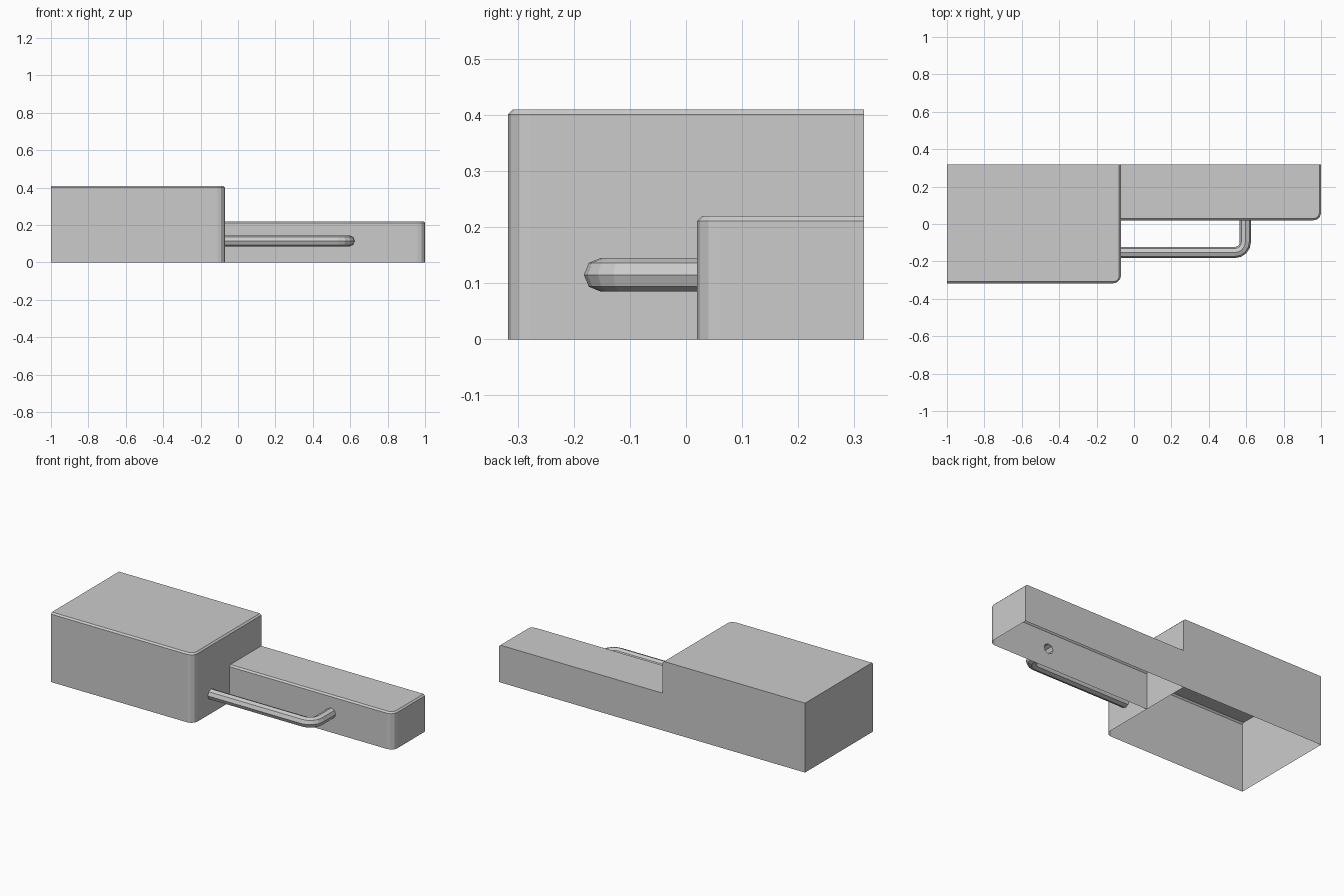
import bpy, bmesh
from math import cos, sin, pi, radians
from mathutils import Vector

cube = bpy.data.objects.get("Cube")
if cube:
    bpy.data.objects.remove(cube, do_unlink=True)

BACK, STEP = 0.317, -0.07      # back plane, plane where the two boxes meet
CHAMFER, CORNER = 0.009, 0.04
ROD_R, ROD_Y, ROD_X, ROD_Z = 0.03, -0.152, 0.595, 0.115
BEND = 0.055

grey = bpy.data.materials.new("plain_grey")
grey.use_nodes = True
grey.diffuse_color = (0.6, 0.6, 0.6, 1)
grey.node_tree.nodes["Principled BSDF"].inputs["Base Color"].default_value = grey.diffuse_color


def finish(bm, name):
    mesh = bpy.data.meshes.new(name)
    bm.to_mesh(mesh)
    bm.free()
    mesh.materials.append(grey)
    obj = bpy.data.objects.new(name, mesh)
    bpy.context.collection.objects.link(obj)
    return obj


def octagon(centre, side, up):
    """Eight points around a rod section."""
    return [centre + ROD_R * (cos(k * pi / 4) * side + sin(k * pi / 4) * up) for k in range(8)]


def outline(x0, x1, y0, inset):
    """Plan outline with one rounded front corner; back and x0 edges stay put."""
    r = CORNER - inset
    cx, cy = x1 - CORNER, y0 + CORNER
    arc = [(cx + r * sin(a), cy - r * cos(a)) for a in (i * pi / 6 for i in range(4))]
    return [(x0, BACK), (x0, y0 + inset)] + arc + [(x1 - inset, BACK)]


def shell(name, x0, x1, y0, height, open_end, holed, hole):
    """Box shell open underneath, chamfered along the front and +x top edges."""
    bm = bmesh.new()
    low, mid = outline(x0, x1, y0, 0), outline(x0, x1, y0, CHAMFER)
    rings = [[bm.verts.new((x, y, z)) for x, y in pts]
             for pts, z in ((low, 0), (low, height - CHAMFER), (mid, height))]
    bottom, shoulder, top = rings
    n = len(low)
    bm.faces.new(top)
    # back wall
    bm.faces.new((bottom[0], shoulder[0], top[0], top[-1], shoulder[-1], bottom[-1]))
    # flat -x end
    if not open_end:
        bm.faces.new((bottom[0], bottom[1], shoulder[1], top[1], top[0], shoulder[0]))
    # front wall, corner facets, +x wall and the chamfer above them
    for i in range(1, n - 1):
        quad = (bottom[i], bottom[i + 1], shoulder[i + 1], shoulder[i])
        if i == holed:
            ring = [bm.verts.new(p) for p in hole]
            edges = []
            for loop in (quad, ring):
                for a, b in zip(loop, loop[1:] + loop[:1]):
                    edges.append(bm.edges.get((a, b)) or bm.edges.new((a, b)))
            bmesh.ops.triangle_fill(bm, use_beauty=True, use_dissolve=False, edges=edges)
        else:
            bm.faces.new(quad)
        bm.faces.new((shoulder[i], shoulder[i + 1], top[i + 1], top[i]))
    bmesh.ops.recalc_face_normals(bm, faces=bm.faces)
    # point every face outwards, away from the middle of the open shell
    middle = Vector(((x0 + x1) / 2, (y0 + BACK) / 2, height / 2))
    for f in bm.faces:
        if f.normal.dot(f.calc_center_median() - middle) < 0:
            f.normal_flip()
    return finish(bm, name)


X, Y, Z = Vector((1, 0, 0)), Vector((0, 1, 0)), Vector((0, 0, 1))
ARM_FRONT = 0.02
rod_start = Vector((STEP, ROD_Y, ROD_Z))
rod_end = Vector((ROD_X, ARM_FRONT, ROD_Z))

# main body and lower arm, each with the opening the rod joins
shell("main_body", -1, STEP, -BACK, 0.41, False, 5, octagon(rod_start, Y, Z))
shell("side_arm", STEP, 1, ARM_FRONT, 0.22, True, 1, octagon(rod_end, X, Z))

# bent rod: straight run, rounded elbow, short run into the arm
path = [(rod_start, 0)]
for i in range(5):
    a = i * pi / 8
    centre = Vector((ROD_X - BEND, ROD_Y + BEND, ROD_Z))
    path.append((centre + BEND * Vector((sin(a), -cos(a), 0)), a))
path.append((rod_end, pi / 2))

bm = bmesh.new()
sections = [[bm.verts.new(p) for p in octagon(c, Vector((-sin(a), cos(a), 0)), Z)]
            for c, a in path]
for s, t in zip(sections, sections[1:]):
    for k in range(8):
        m = (k + 1) % 8
        bm.faces.new((s[k], s[m], t[m], t[k]))
bmesh.ops.recalc_face_normals(bm, faces=bm.faces)
if sum(f.normal.z * (f.calc_center_median().z - ROD_Z) for f in bm.faces) < 0:
    bmesh.ops.reverse_faces(bm, faces=bm.faces)
finish(bm, "bent_rod")
